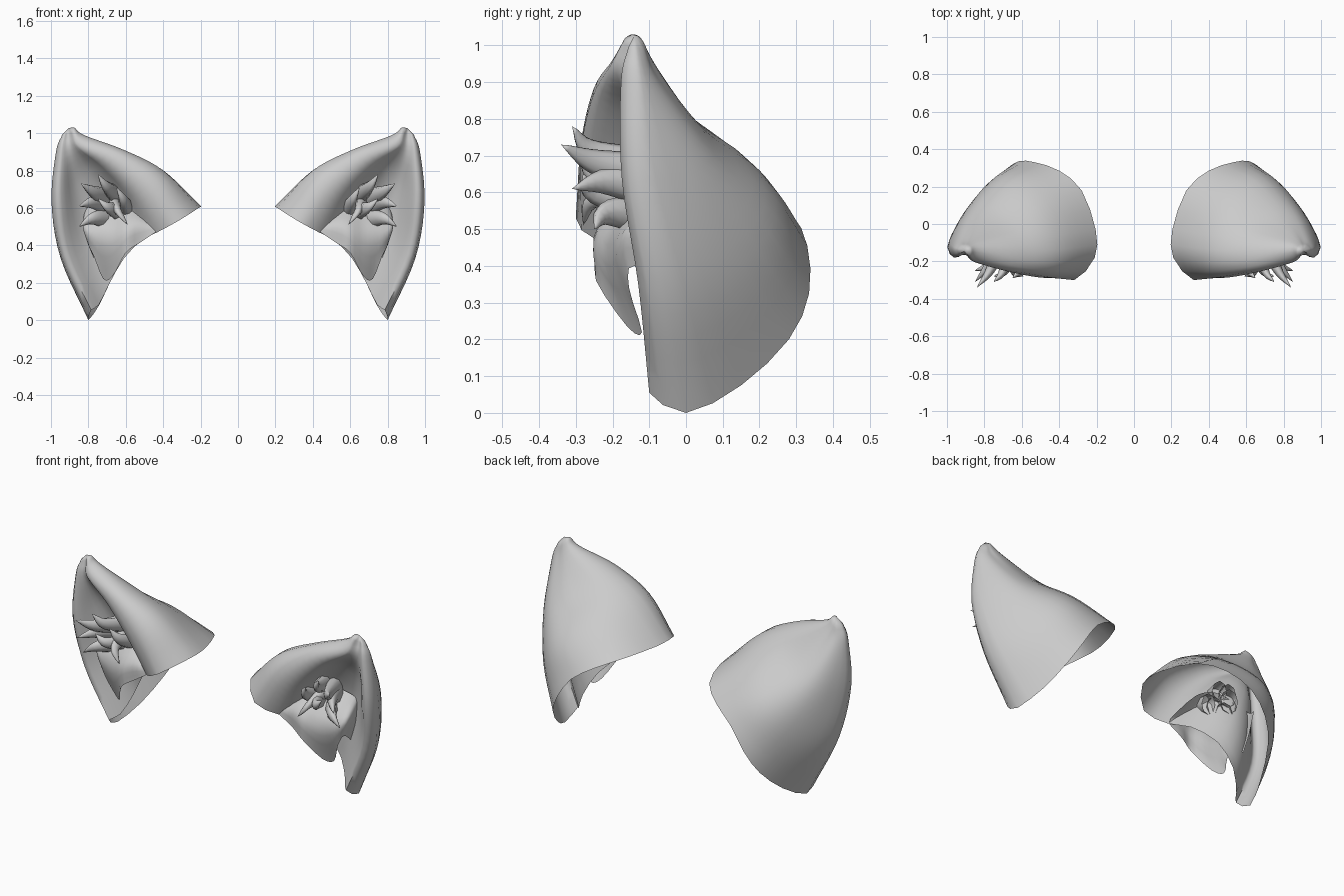
import bpy, math
from mathutils import Vector

if "Cube" in bpy.data.objects:
    bpy.data.objects.remove(bpy.data.objects["Cube"])

grey = bpy.data.materials.new("soft_grey")
grey.diffuse_color = (0.6, 0.6, 0.6, 1)
grey.use_nodes = True
grey.node_tree.nodes["Principled BSDF"].inputs["Base Color"].default_value = grey.diffuse_color


def spline(points, steps, closed=False):
    """Smooth curve through the points."""
    p = [Vector(q) for q in points]
    if closed:
        p = [p[-1]] + p + [p[0], p[1]]
    else:
        p = [2 * p[0] - p[1]] + p + [2 * p[-1] - p[-2]]
    out = []
    for i in range(1, len(p) - 2):
        a, b, c, d = p[i - 1:i + 3]
        for s in range(steps):
            t = s / steps
            out.append(0.5 * (2 * b + (c - a) * t + (2 * a - 5 * b + 4 * c - d) * t * t
                              + (3 * b - a - 3 * c + d) * t ** 3))
    return out if closed else out + [p[-2]]


def make_pair(name, verts, faces):
    """Smooth mesh mirrored across x = 0."""
    me = bpy.data.meshes.new(name)
    me.from_pydata([tuple(v) for v in verts], [], faces)
    me.materials.append(grey)
    ob = bpy.data.objects.new(name, me)
    bpy.context.collection.objects.link(ob)
    bpy.context.view_layer.objects.active = ob
    ob.select_set(True)
    bpy.ops.object.shade_smooth_by_angle(angle=math.radians(85))
    ob.select_set(False)
    mod = ob.modifiers.new("other_side", 'MIRROR')
    mod.use_mirror_merge = False
    return ob


def loft(rows, u_steps, v_steps, closed=False):
    """Grid of points through several matching rows."""
    cols = [spline(c, v_steps) for c in zip(*rows)]
    return [spline(r, u_steps, closed) for r in zip(*cols)]


def grid_faces(nr, nc, closed=False):
    return [(r * nc + c, r * nc + (c + 1) % nc, (r + 1) * nc + (c + 1) % nc, (r + 1) * nc + c)
            for r in range(nr - 1) for c in range(nc if closed else nc - 1)]


# Ear: each row runs round the back to the outer lip, then returns along the inner lining
rim = [(.435, -.24, .468), (.32, -.30, .53), (.21, -.18, .60), (.205, -.03, .605),
       (.28, .18, .59), (.40, .285, .54), (.53, .33, .455), (.62, .335, .325), (.685, .28, .20),
       (.745, .15, .075), (.80, 0, 0), (.785, -.10, .055),
       (.745, -.05, .08), (.69, -.01, .19), (.61, -.04, .33), (.51, -.14, .43)]
middle = [(.55, -.26, .67), (.45, -.285, .74), (.40, -.20, .80), (.42, -.06, .79),
          (.50, .10, .735), (.60, .20, .66), (.69, .245, .58), (.77, .225, .49), (.84, .15, .41),
          (.90, .055, .35), (.948, -.055, .33), (.925, -.13, .35),
          (.875, -.095, .38), (.81, -.04, .46), (.73, -.03, .56), (.63, -.12, .65)]
upper = [(.70, -.24, .83), (.64, -.25, .885), (.61, -.19, .91), (.63, -.09, .895),
         (.69, .0, .82), (.76, .05, .77), (.82, .07, .73), (.87, .07, .69), (.92, .03, .66),
         (.965, -.04, .64), (.997, -.12, .63), (.965, -.175, .64),
         (.92, -.145, .66), (.88, -.095, .70), (.83, -.085, .75), (.76, -.14, .81)]
top = [(.85, -.205, .93), (.83, -.20, .96), (.82, -.155, .988), (.825, -.11, .978),
       (.85, -.085, .95), (.875, -.075, .93), (.895, -.075, .915), (.92, -.075, .90), (.94, -.085, .895),
       (.96, -.105, .895), (.973, -.135, .90), (.95, -.177, .90),
       (.925, -.168, .90), (.905, -.162, .905), (.885, -.168, .91), (.865, -.188, .92)]
tip = Vector((.905, -.14, 1.003))
centre = sum((Vector(p) for p in top), Vector()) / len(top)
cap = [tip + (Vector(p) - centre) * .42 for p in top]
rows = loft([rim, middle, upper, top, cap], 2, 5, True)
nr, nc = len(rows), len(rows[0])
verts = [v for r in rows for v in r] + [tip + Vector((0, 0, .025))]
faces = grid_faces(nr, nc, True)
last = (nr - 1) * nc
faces += [(last + c, last + (c + 1) % nc, len(verts) - 1) for c in range(nc)]
make_pair("ear_shell", verts, faces)

# Fur bib: a curved sheet in the ear opening, its ends tucked behind the lining
bib_top = [(.47, -.12, .56), (.53, -.10, .62), (.60, -.08, .65), (.66, -.07, .65), (.73, -.06, .63),
           (.79, -.05, .61), (.82, -.03, .58), (.80, .03, .56)]
bib_mid = [(.45, -.22, .51), (.53, -.23, .52), (.60, -.24, .50), (.67, -.22, .46), (.74, -.20, .46),
           (.79, -.18, .48), (.83, -.14, .50), (.80, -.01, .44)]
bib_low = [(.44, -.24, .47), (.53, -.235, .41), (.60, -.245, .36), (.67, -.16, .235), (.72, -.12, .22),
           (.77, -.155, .34), (.80, -.14, .40), (.76, -.01, .31)]
rows = loft([bib_top, bib_mid, bib_low], 3, 4)
make_pair("fur_bib", [v for r in rows for v in r], grid_faces(len(rows), len(rows[0])))

# Fur tufts: curved tapering spikes (root, middle, end, half width)
tufts = [((.68, -.04, .64), (.765, -.24, .68), (.84, -.34, .73), .066),
         ((.64, -.06, .66), (.70, -.25, .71), (.75, -.31, .78), .058),
         ((.68, -.03, .60), (.77, -.21, .63), (.85, -.31, .61), .068),
         ((.66, -.05, .53), (.77, -.21, .545), (.85, -.25, .50), .064),
         ((.58, -.08, .57), (.61, -.24, .64), (.65, -.29, .71), .056),
         ((.62, -.08, .57), (.69, -.25, .60), (.75, -.28, .65), .056),
         ((.66, -.12, .62), (.64, -.25, .58), (.59, -.28, .51), .048)]
SIDES = 8
verts, faces = [], []
for root, mid, end, width in tufts:
    path = spline([root, mid, end], 5)
    base = len(verts)
    for i, p in enumerate(path[:-1]):
        t = i / (len(path) - 1)
        along = (path[i + 1] - path[max(i - 1, 0)]).normalized()
        side = along.cross(Vector((.8, .6, 0))).normalized()
        out = along.cross(side)
        w = width * (1 - t) ** .85
        for k in range(SIDES):
            a = k * math.tau / SIDES
            verts.append(p + side * w * math.cos(a) + out * w * .7 * math.sin(a))
    n = len(path) - 1
    verts.append(path[-1])
    for k in range(SIDES):
        j = (k + 1) % SIDES
        for i in range(n - 1):
            b = base + i * SIDES
            faces.append((b + k, b + j, b + SIDES + j, b + SIDES + k))
        b = base + (n - 1) * SIDES
        faces.append((b + k, b + j, base + n * SIDES))
make_pair("fur_tufts", verts, faces)
